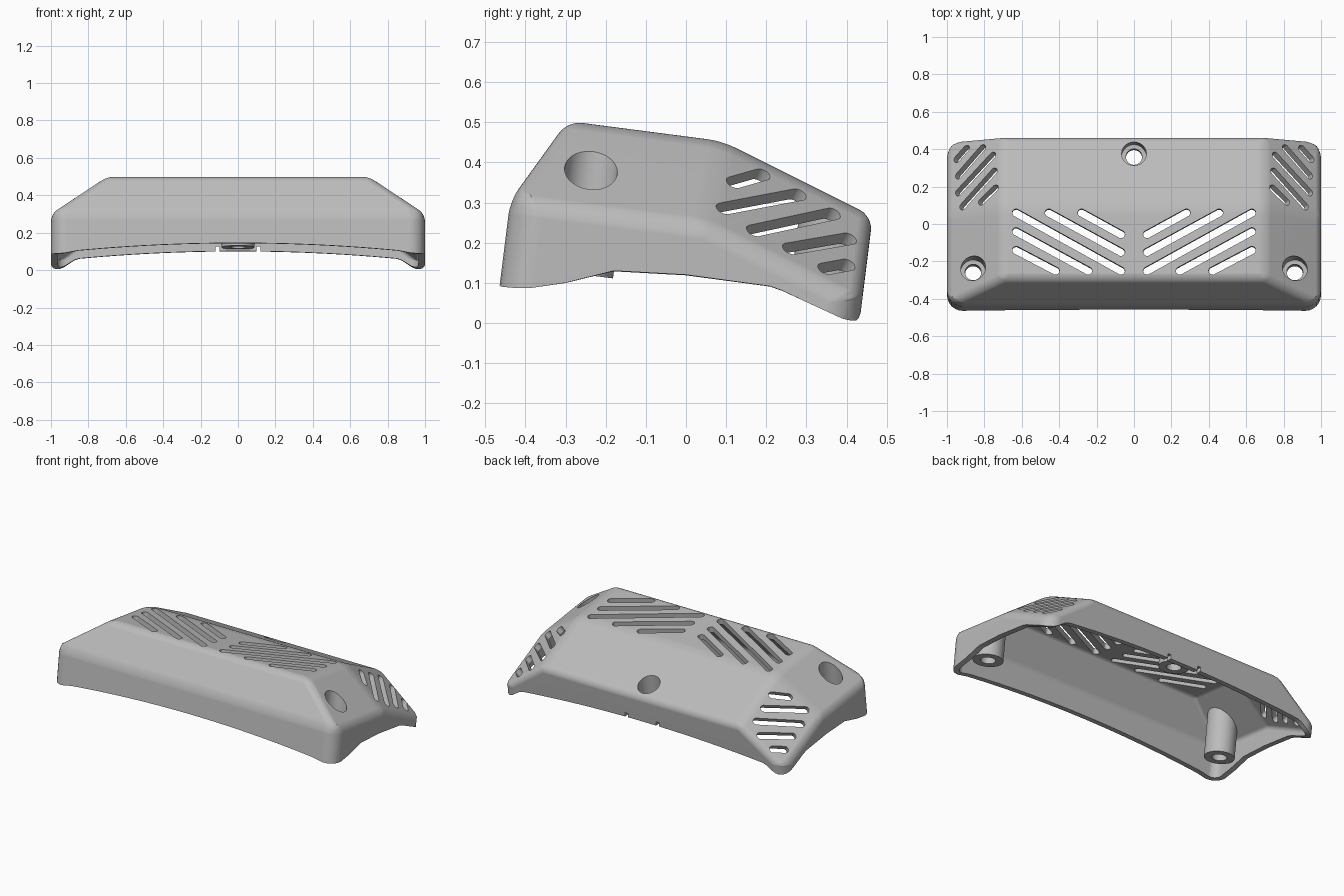
import bpy, bmesh, math
from mathutils import Vector

if "Cube" in bpy.data.objects:
    bpy.data.objects.remove(bpy.data.objects["Cube"])

TILT = 0.125                       # lean of the whole cover
UP = Vector((0, TILT, 1)).normalized()
WALL = 0.035


def make(name, bm):
    bmesh.ops.recalc_face_normals(bm, faces=bm.faces)
    mesh = bpy.data.meshes.new(name)
    bm.to_mesh(mesh)
    bm.free()
    ob = bpy.data.objects.new(name, mesh)
    bpy.context.collection.objects.link(ob)
    return ob


def apply(ob, mod):
    with bpy.context.temp_override(object=ob, active_object=ob, selected_objects=[ob]):
        bpy.ops.object.modifier_apply(modifier=mod.name)


def cut(ob, cutter):
    mod = ob.modifiers.new("cut", 'BOOLEAN')
    mod.operation, mod.solver, mod.object = 'DIFFERENCE', 'EXACT', cutter
    apply(ob, mod)
    bpy.data.objects.remove(cutter)


def capsule(bm, p, q, r, n, above, below, seg=10):
    """Prism with rounded ends from p to q along n; a cylinder when p equals q."""
    p, q, n = Vector(p), Vector(q), Vector(n).normalized()
    u = (q - p).normalized() if p != q else Vector((1, 0, 0))
    v = n.cross(u)
    ring = []
    for centre, start in ((q, -math.pi / 2), (p, math.pi / 2)):
        for i in range(seg):
            a = start + math.pi * (i + 0.5) / seg
            ring.append(centre + r * (math.cos(a) * u + math.sin(a) * v))
    top = [bm.verts.new(c + n * above) for c in ring]
    low = [bm.verts.new(c - n * below) for c in ring]
    bm.faces.new(top)
    bm.faces.new(low[::-1])
    for i in range(len(ring)):
        j = (i + 1) % len(ring)
        bm.faces.new((top[i], low[i], low[j], top[j]))


def front_y(z):
    return -0.476 + TILT * z


def rear_y(z):
    return 0.432 + TILT * z


def rear_corner(y, z):
    """Follow the rear slope from (y, z) down to the rear wall."""
    h = (z - 0.5 * (0.432 - y)) / (1 + 0.5 * TILT)
    return rear_y(h), h


def body(name, inset, edge_width, corner_width):
    ridge, brow = (-0.295, 0.503), (0.09, 0.453)
    slope = (brow[1] - ridge[1]) / (brow[0] - ridge[0])
    shoulder = (front_y(0.305), 0.305)
    bend = (0.05, 0.305 + slope * (0.05 - shoulder[0]))
    mid = [ridge, brow, rear_corner(*brow)]
    end = [shoulder, bend, rear_corner(*bend), (front_y(-0.3), -0.3), (rear_y(-0.3), -0.3)]
    bm = bmesh.new()
    for s in (-1, 1):
        for x, pts in ((0.7, mid), (1.0, end)):
            for y, z in pts:
                bm.verts.new((s * x, y, z))
    bmesh.ops.convex_hull(bm, input=bm.verts)
    bmesh.ops.dissolve_limit(bm, angle_limit=0.03, verts=bm.verts, edges=bm.edges)
    bm.normal_update()
    moves = [(v, v.normal * inset * v.calc_shell_factor()) for v in bm.verts]
    for v, d in moves:
        v.co -= d
    # round the corners widely and the other edges slightly
    layer = bm.edges.layers.float.new("bevel_weight_edge")
    for e in bm.edges:
        a, b = (v.co for v in e.verts)
        if min(a.z, b.z) < -0.2:
            e[layer] = 1.0 if abs(a.z - b.z) > 0.1 else 0.0
        else:
            e[layer] = edge_width / corner_width
    ob = make(name, bm)
    mod = ob.modifiers.new("round", 'BEVEL')
    mod.limit_method, mod.width, mod.segments = 'WEIGHT', corner_width, 6
    apply(ob, mod)
    return ob


def smooth(a, b, t):
    t = min(max((t - a) / (b - a), 0), 1)
    return t * t * (3 - 2 * t)


SIDE = [(-0.7, 0.09), (-0.46, 0.09), (-0.4, 0.085), (-0.3, 0.1), (-0.18, 0.13), (0, 0.12),
        (0.22, 0.09), (0.3, 0.052), (0.4, 0.006), (0.45, 0), (0.7, 0)]


def rim(x, y):
    """Height of the lower rim: arched across, with its own line at the ends."""
    arch = 0.122 - 0.05 * y - 0.055 * x * x
    (a, za), (b, zb) = next(pair for pair in zip(SIDE, SIDE[1:]) if y <= pair[1][0])
    side = za + (zb - za) * (y - a) / (b - a)
    return arch + (side - arch) * smooth(0.85, 0.97, abs(x))


# hollow shell, with three screw posts left standing in the cavity
cover = body("vented_cover", 0, 0.035, 0.085)
cavity = body("cavity", WALL, 0.015, 0.05)
posts = [((0.86, -0.238, 0.37), 0.25, 0.16), ((-0.86, -0.238, 0.37), 0.25, 0.16),
         ((0, 0.375, 0.305), 0.185, 0.13)]
solid, recess, bore = bmesh.new(), bmesh.new(), bmesh.new()
for p, length, depth in posts:
    capsule(solid, p, p, 0.088, UP, 0.3, length, 24)
    capsule(recess, p, p, 0.066, UP, 0.3, depth, 24)
    capsule(bore, p, p, 0.043, UP, 0.1, 0.5, 24)
cut(cavity, make("posts", solid))
cut(cover, cavity)
cut(cover, make("recesses", recess))
cut(cover, make("bores", bore))

# slanted vents in the top and in the rear end facets
vents = bmesh.new()
top_vents = [((0.63, -0.14), (0.42, -0.25)), ((0.63, -0.04), (0.245, -0.25)),
             ((0.63, 0.06), (0.07, -0.25)), ((0.455, 0.06), (0.07, -0.15)),
             ((0.28, 0.06), (0.07, -0.055))]
end_vents = [((0.12, 0.35), (0.19, 0.37)), ((0.095, 0.285), (0.28, 0.32)),
             ((0.17, 0.23), (0.365, 0.272)), ((0.26, 0.185), (0.405, 0.21)),
             ((0.348, 0.135), (0.402, 0.145))]
for s in (-1, 1):
    for ends in top_vents:
        p, q = [(s * x, y, 0.465 - 0.13 * y) for x, y in ends]
        capsule(vents, p, q, 0.021, UP, 0.06, 0.07)
    for ends in end_vents:
        p, q = [(s * (0.7 + (0.498 - z - 0.5 * y) / 0.771), y, z) for y, z in ends]
        capsule(vents, p, q, 0.021, (s * 0.771, 0.5, 1), 0.05, 0.06)
cut(cover, make("vents", vents))

# arched lower rim
bm = bmesh.new()
bmesh.ops.create_grid(bm, x_segments=88, y_segments=40, size=1)
for v in bm.verts:
    v.co.x *= 1.1
    v.co.y *= 0.6
    v.co.z = rim(v.co.x, v.co.y)
low = bmesh.ops.extrude_face_region(bm, geom=bm.faces[:])
for v in low["geom"]:
    if isinstance(v, bmesh.types.BMVert):
        v.co.z = -0.6
cut(cover, make("rim_cutter", bm))

# two small notches in the rear rim
bm = bmesh.new()
for s in (-1, 1):
    capsule(bm, (s * 0.11, 0.38, 0.11), (s * 0.11, 0.52, 0.11), 0.011, (0, 0, 1), 0.015, 0.1)
cut(cover, make("notches", bm))

# plain grey plastic
mat = bpy.data.materials.new("grey_plastic")
mat.use_nodes = True
colour = (0.5, 0.5, 0.5, 1)
mat.diffuse_color = colour
mat.node_tree.nodes["Principled BSDF"].inputs["Base Color"].default_value = colour
cover.data.materials.clear()
cover.data.materials.append(mat)
for f in cover.data.polygons:
    f.material_index = 0

bpy.ops.object.select_all(action='DESELECT')
cover.select_set(True)
bpy.context.view_layer.objects.active = cover
bpy.ops.object.shade_smooth_by_angle(angle=math.radians(30))
weighted = cover.modifiers.new("even_shading", 'WEIGHTED_NORMAL')
weighted.keep_sharp = True
